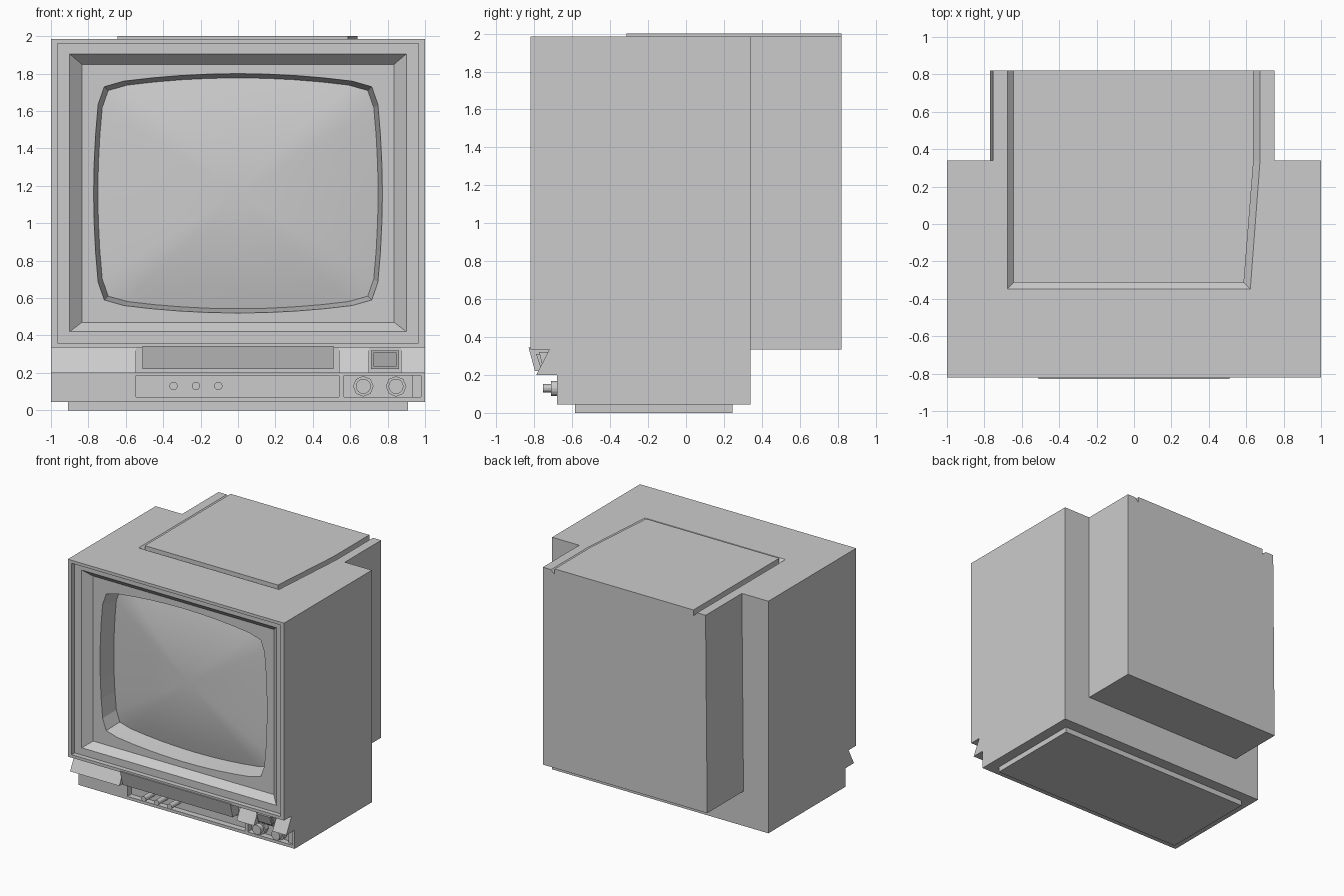
import bpy, bmesh, math

cube = bpy.data.objects.get("Cube")
if cube:
    bpy.data.objects.remove(cube)

grey = bpy.data.materials.new("cabinet_grey")
grey.use_nodes = True
GREY = (0.6, 0.6, 0.6, 1)
grey.diffuse_color = GREY
grey.node_tree.nodes["Principled BSDF"].inputs["Base Color"].default_value = GREY


def loft(name, *rings, caps=True):
    """Solid through rings that share one point count."""
    bm = bmesh.new()
    loops = [[bm.verts.new(p) for p in ring] for ring in rings]
    n = len(loops[0])
    for a, b in zip(loops, loops[1:]):
        for i in range(n):
            j = (i + 1) % n
            bm.faces.new((a[i], a[j], b[j], b[i]))
    bm.faces.new(loops[-1])
    if caps:
        bm.faces.new(loops[0][::-1])
    bmesh.ops.recalc_face_normals(bm, faces=bm.faces)
    mesh = bpy.data.meshes.new(name)
    bm.to_mesh(mesh)
    bm.free()
    mesh.materials.append(grey)
    obj = bpy.data.objects.new(name, mesh)
    bpy.context.collection.objects.link(obj)
    return obj


def side_prism(name, profile, x0, x1):
    """Extrude a (y, z) profile across x."""
    return loft(name, *[[(x, y, z) for y, z in profile] for x in (x0, x1)])


def box(name, x0, x1, y0, y1, z0, z1):
    return side_prism(name, [(y0, z0), (y1, z0), (y1, z1), (y0, z1)], x0, x1)


def rect(half, z0, z1, y):
    return [(-half, y, z0), (half, y, z0), (half, y, z1), (-half, y, z1)]


def cut(target, cutter):
    mod = target.modifiers.new("cut", "BOOLEAN")
    mod.operation, mod.solver, mod.object = "DIFFERENCE", "EXACT", cutter
    bpy.context.view_layer.objects.active = target
    bpy.ops.object.modifier_apply(modifier=mod.name)


def discard(*cutters):
    for c in cutters:
        bpy.data.objects.remove(c)


def cylinder(name, x, z, r, y0, y1, sides=16):
    ring = lambda y: [(x + r * math.cos(i * math.tau / sides), y,
                       z + r * math.sin(i * math.tau / sides)) for i in range(sides)]
    return loft(name, ring(y0), ring(y1))


# Cabinet with an undercut front, and the narrower rear housing
FRONT, MID, BACK, TOP = -0.82, 0.34, 0.82, 1.985
body = side_prism("cabinet", [(FRONT, TOP), (MID, TOP), (MID, 0.045), (-0.68, 0.045),
                              (-0.68, 0.2), (-0.79, 0.2), (-0.72, 0.335), (FRONT, 0.335)], -1, 1)
rear = loft("rear_housing", *[[(-0.77, y, 0.335), (0.75, y, 0.335), (0.75, y, TOP),
                               (-0.755, y, TOP)] for y in (MID, BACK)])
box("base_plinth", -0.91, 0.91, -0.585, 0.245, 0, 0.06)


# Raised top plate lying in a sloped groove
def plate_outline(grow, z, back):
    return [(-0.643 - grow, -0.313 - grow, z), (0.588 + grow, -0.313 - grow, z),
            (0.64 + grow, MID, z), (0.64 + grow, back, z), (-0.643 - grow, back, z)]


groove = loft("groove_cutter", plate_outline(0, TOP - 0.035, 0.9),
              plate_outline(0.034, TOP, 0.9), plate_outline(0.034, TOP + 0.1, 0.9))
cut(body, groove)
cut(rear, groove)
discard(groove)
loft("top_plate", plate_outline(0, TOP - 0.04, BACK), plate_outline(0, 2, BACK))


# Bowed outline of the picture tube, mirrored from one quarter
CZ = 1.16


def tube_outline(inset, y, scale=1.0):
    quarter = [(0.772 - 0.024 * t * t, 0.475 * t) for t in (0, 0.33, 0.67, 1)]
    quarter += [(0.715, 0.57)]
    quarter += [(0.61 * t, 0.64 - 0.04 * t * t) for t in (1, 0.75, 0.5, 0.25, 0)]
    left = [(-x, z) for x, z in quarter[-2::-1]]
    upper = quarter + left
    full = upper + [(x, -z) for x, z in upper[-2:0:-1]]
    sx, sz = scale * (1 - inset / 0.772), scale * (1 - inset / 0.64)
    return [(x * sx, y, CZ + z * sz) for x, z in full]


# Stepped bezel: shallow recess, bevelled frame, then the tube opening
REC, FLAT, GLASS = -0.78, -0.72, -0.57
cutters = [
    loft("recess_cutter", rect(0.965, 0.36, 1.96, -0.9), rect(0.965, 0.36, 1.96, REC)),
    loft("frame_cutter", rect(0.9, 0.42, 1.905, -0.9), rect(0.9, 0.42, 1.905, REC),
         rect(0.835, 0.47, 1.85, FLAT)),
    loft("tube_cutter", tube_outline(0, -0.9), tube_outline(0, FLAT),
         tube_outline(0.023, GLASS), tube_outline(0.023, GLASS + 0.03)),
    # Openings for the door, switch and control panels
    box("door_cutter", -0.545, 0.54, -0.9, -0.72, 0.15, 0.335),
    box("switch_cutter", 0.7, 0.872, -0.9, -0.72, 0.15, 0.335),
    box("left_panel_cutter", -0.545, 0.54, -0.9, -0.63, 0.07, 0.185),
    box("right_panel_cutter", 0.567, 0.978, -0.9, -0.63, 0.07, 0.185),
]
for c in cutters:
    cut(body, c)
discard(*cutters)

# Domed glass
rings = [tube_outline(0.02, GLASS - 0.08 * (1 - s * s), s)
         for s in (1, 0.85, 0.7, 0.55, 0.4, 0.25, 0.1)]
glass = loft("screen_glass", *rings, caps=False)
bpy.ops.object.select_all(action="DESELECT")
glass.select_set(True)
bpy.context.view_layer.objects.active = glass
bpy.ops.object.shade_smooth_by_angle(angle=math.radians(30))

# Tilted door and power switch
side_prism("front_door", [(-0.83, 0.345), (-0.797, 0.222), (-0.715, 0.222), (-0.715, 0.345)],
           -0.51, 0.51)
side_prism("switch_frame", [(-0.775, 0.32), (-0.75, 0.222), (-0.715, 0.222), (-0.715, 0.32)],
           0.712, 0.86)
side_prism("switch_button", [(-0.79, 0.31), (-0.765, 0.234), (-0.72, 0.234), (-0.72, 0.31)],
           0.724, 0.848)

# Control pegs and dials
for i, x in enumerate((-0.345, -0.225, -0.105)):
    cylinder(f"control_peg_{i + 1}", x, 0.13, 0.022, -0.755, -0.62)
for i, x in enumerate((0.67, 0.845)):
    cylinder(f"dial_collar_{i + 1}", x, 0.128, 0.055, -0.675, -0.62, 8)
    cylinder(f"dial_{i + 1}", x, 0.128, 0.04, -0.712, -0.62)
box("panel_end_block", 0.93, 0.985, -0.66, -0.62, 0.065, 0.19)
